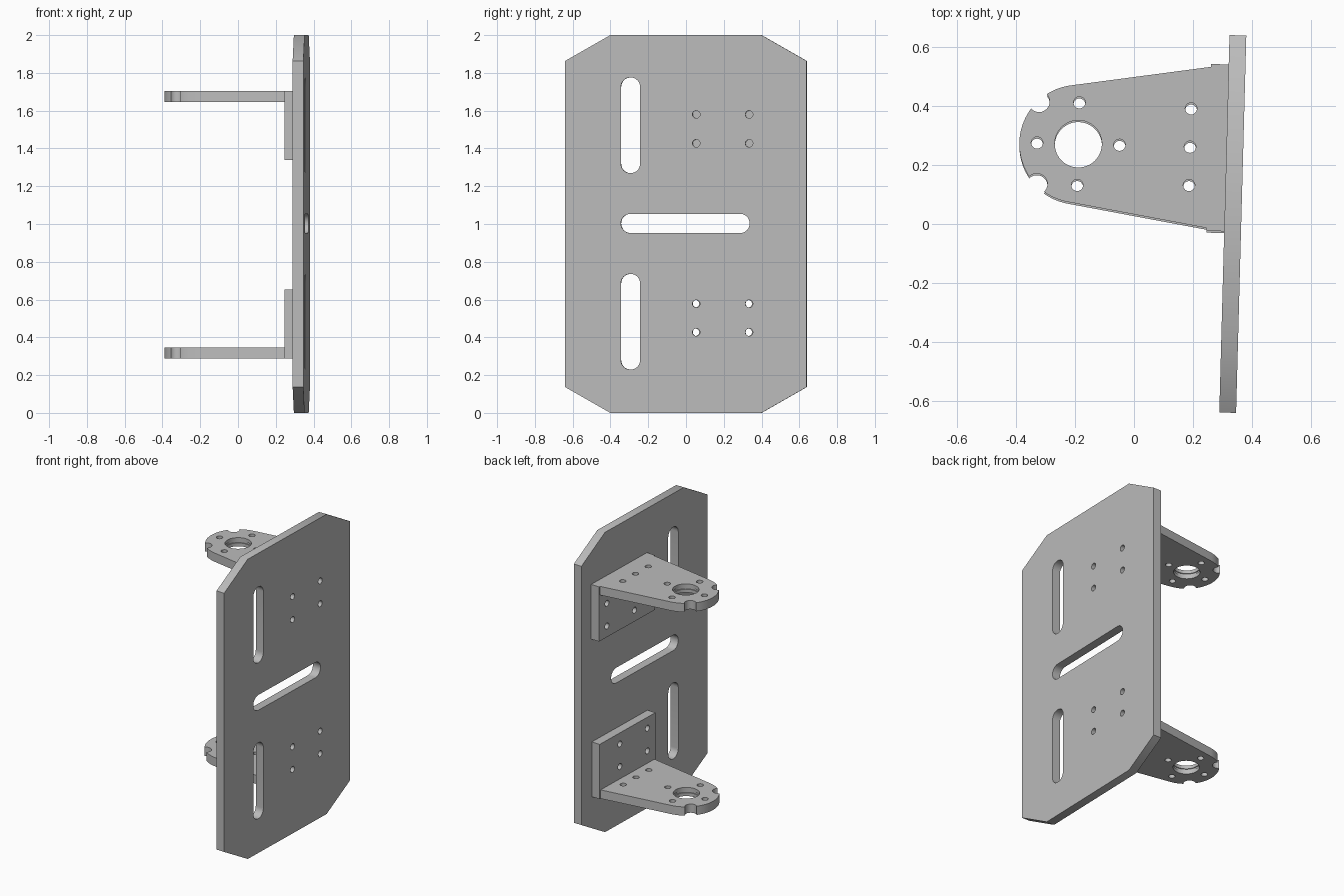
import bpy, bmesh
from math import cos, sin, pi, radians
from mathutils import Matrix

cube = bpy.data.objects.get("Cube")
if cube:
    bpy.data.objects.remove(cube)

grey = bpy.data.materials.new("plain grey")
grey.use_nodes = True
grey.diffuse_color = (0.5, 0.5, 0.5, 1)
bsdf = next(n for n in grey.node_tree.nodes if n.type == 'BSDF_PRINCIPLED')
bsdf.inputs["Base Color"].default_value = (0.5, 0.5, 0.5, 1)


def arc(u, v, r, start=0, end=360, n=32):
    full = end - start == 360
    count = n if full else n + 1
    angles = [radians(start + (end - start) * i / n) for i in range(count)]
    return [(u + r * cos(a), v + r * sin(a)) for a in angles]


def slot(u0, v0, u1, v1, r):
    """Rounded slot between two end centres, along u or along v."""
    if u0 == u1:
        return arc(u1, v1, r, 0, 180, 16) + arc(u0, v0, r, 180, 360, 16)
    return arc(u1, v1, r, -90, 90, 16) + arc(u0, v0, r, 90, 270, 16)


def prisms(name, profiles, lo, hi, axis):
    """Extrude closed profiles along x (profile in y, z) or z (profile in x, y)."""
    bm = bmesh.new()
    for pts in profiles:
        rings = []
        for h in (lo, hi):
            rings.append([bm.verts.new((h, a, b) if axis == 'x' else (a, b, h)) for a, b in pts])
        bm.faces.new(rings[0][::-1])
        bm.faces.new(rings[1])
        for i in range(len(pts)):
            j = (i + 1) % len(pts)
            bm.faces.new((rings[0][i], rings[0][j], rings[1][j], rings[1][i]))
    bmesh.ops.recalc_face_normals(bm, faces=bm.faces)
    mesh = bpy.data.meshes.new(name)
    bm.to_mesh(mesh)
    bm.free()
    mesh.materials.append(grey)
    obj = bpy.data.objects.new(name, mesh)
    bpy.context.collection.objects.link(obj)
    return obj


def combine(obj, other, operation='DIFFERENCE'):
    mod = obj.modifiers.new("combine", 'BOOLEAN')
    mod.operation, mod.solver, mod.object = operation, 'EXACT', other
    bpy.context.view_layer.update()
    result = obj.evaluated_get(bpy.context.evaluated_depsgraph_get())
    mesh = bpy.data.meshes.new_from_object(result)
    obj.modifiers.clear()
    obj.data = mesh
    bpy.data.objects.remove(other)


def smooth(obj):
    bpy.ops.object.select_all(action='DESELECT')
    obj.select_set(True)
    bpy.context.view_layer.objects.active = obj
    bpy.ops.object.shade_smooth_by_angle(angle=radians(30))


TILT = Matrix.Rotation(radians(-1.55), 4, 'Z')
HOLE = 0.02

# Mounting plate: chamfered slab with three slots and two bolt patterns
W, C = 0.64, 0.4
outline = [(-C, 0), (C, 0), (W, 0.137), (W, 1.863), (C, 2), (-C, 2), (-W, 1.863), (-W, 0.137)]
plate = prisms("mounting_plate", [outline], -0.0285, 0.0285, 'x')
cuts = [slot(-0.293, z + 0.05, -0.293, z + 0.455, 0.051) for z in (0.23, 1.27)]
cuts.append(slot(-0.293, 1.003, 0.287, 1.003, 0.051))
cuts += [arc(y, z, HOLE, n=20) for y in (0.055, 0.335) for z in (0.427, 0.578, 1.427, 1.58)]
combine(plate, prisms("plate_cutter", cuts, -0.1, 0.1, 'x'))
plate.matrix_world = Matrix.Translation((0.335, 0, 0)) @ TILT
smooth(plate)


# Motor bracket: tapered round-nosed arm joined to an upright flange
def bracket(name):
    centre, half, thick = -0.503, 0.283, 0.058
    arm = [(0, -half), (0, half)] + arc(centre, 0, 0.2, 99.1, 260.9, 40)
    obj = prisms(name, [arm], 0, thick, 'z')
    side = [(-half, 0), (half, 0), (half, 0.365), (-half, 0.365)]
    combine(obj, prisms("flange", [side], -0.06, 0, 'x'), 'UNION')

    # bore, bolt circle, nose notches and the row near the flange
    holes = [arc(centre, 0, 0.08, n=48)]
    holes += [arc(centre + 0.14 * a, 0.14 * b, HOLE, n=20)
              for a, b in ((1, 0), (-1, 0), (0, 1), (0, -1))]
    holes += [arc(centre - 0.137, s * 0.14, 0.036) for s in (-1, 1)]
    holes += [arc(-0.124, 0.13 * s, HOLE, n=20) for s in (-1, 0, 1)]
    combine(obj, prisms("arm_cutter", holes, -0.1, 0.1, 'z'))

    # retaining groove inside the bore
    combine(obj, prisms("groove_cutter", [arc(centre, 0, 0.086, n=48)], 0.022, 0.036, 'z'))

    # flange bolt holes, offset to one side
    bolts = [arc(v, z, HOLE, n=20) for v in (-0.2025, 0.0775) for z in (0.14, 0.291)]
    combine(obj, prisms("flange_cutter", bolts, -0.1, 0.1, 'x'))
    smooth(obj)
    return obj


lower = bracket("lower_bracket")
lower.matrix_world = Matrix.Translation((0.314, 0.252, 0.287)) @ TILT
upper = bracket("upper_bracket")
upper.matrix_world = Matrix.Translation((0.314, 0.258, 1.705)) @ TILT @ Matrix.Rotation(pi, 4, 'X')
